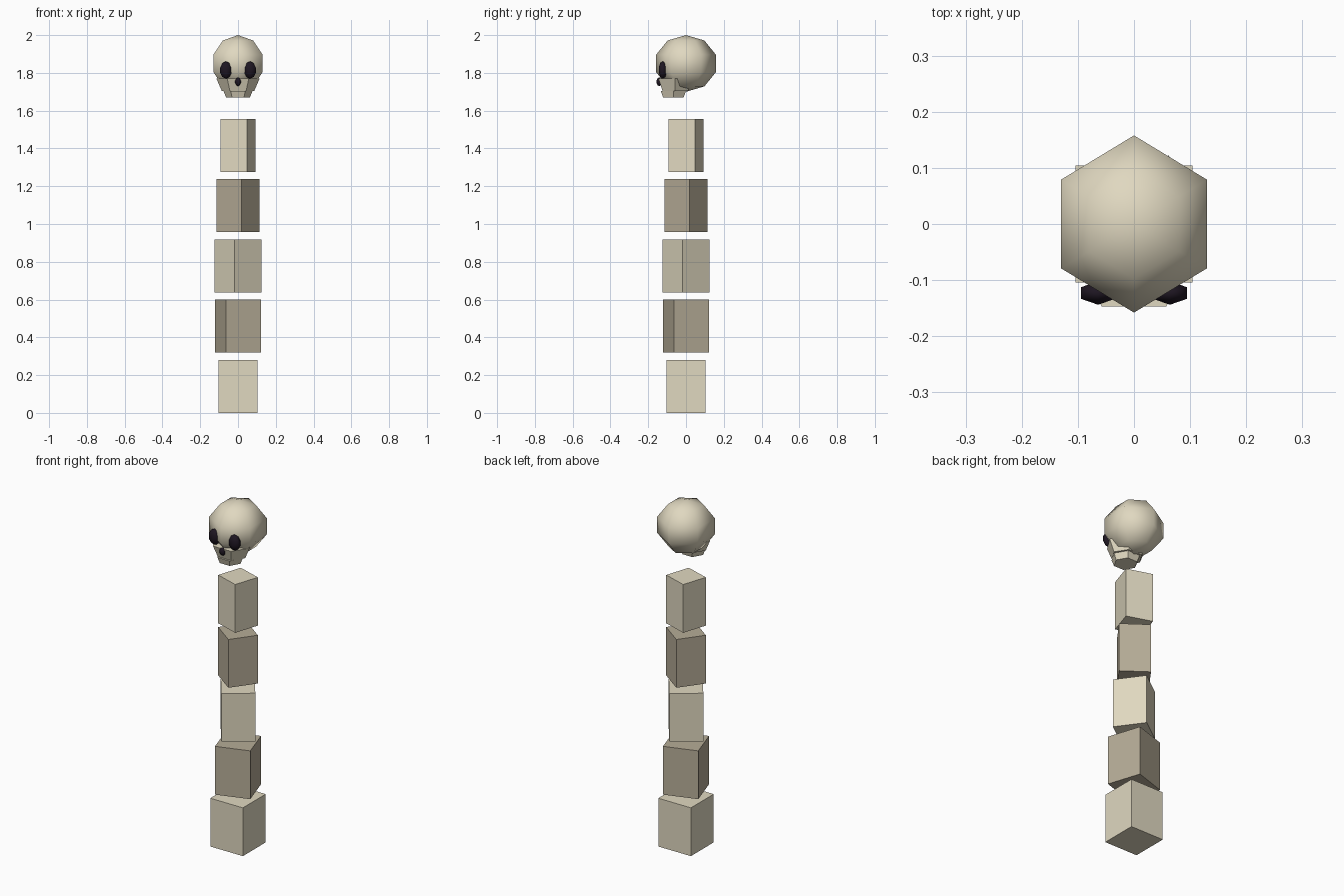
import bpy, bmesh
from math import sin, cos, pi, radians, sqrt

cube = bpy.data.objects.get("Cube")
if cube:
    bpy.data.objects.remove(cube, do_unlink=True)


def material(name, rgb):
    # 8-bit display colour to linear
    lin = [((c / 255 + 0.055) / 1.055) ** 2.4 for c in rgb] + [1.0]
    m = bpy.data.materials.new(name)
    m.use_nodes = True
    m.diffuse_color = lin
    m.node_tree.nodes["Principled BSDF"].inputs["Base Color"].default_value = lin
    return m


BONE = material("pale bone", (224, 216, 192))
SHADE = material("dull bone", (182, 172, 151))
DARK = material("socket black", (30, 22, 34))


def turned(name, rings, sides, start, mat, loc=(0, 0, 0), scale=(1, 1, 1), smooth=False):
    """Closed solid from (radius, z) rings; a zero radius makes a pole."""
    bm = bmesh.new()
    loops = []
    for r, z in rings:
        n = sides if r > 1e-6 else 1
        loops.append([bm.verts.new((r * cos(start + 2 * pi * k / sides) * scale[0],
                                    r * sin(start + 2 * pi * k / sides) * scale[1],
                                    z * scale[2])) for k in range(n)])
    for a, b in zip(loops, loops[1:]):
        for k in range(sides):
            j = (k + 1) % sides
            quad = [a[k % len(a)], a[j % len(a)], b[j % len(b)], b[k % len(b)]]
            bm.faces.new(list(dict.fromkeys(quad)))
    for end in (loops[0], loops[-1]):
        if len(end) > 1:
            bm.faces.new(end)
    bmesh.ops.recalc_face_normals(bm, faces=bm.faces)
    for f in bm.faces:
        f.smooth = smooth
    me = bpy.data.meshes.new(name)
    bm.to_mesh(me)
    bm.free()
    me.materials.append(mat)
    ob = bpy.data.objects.new(name, me)
    ob.location = loc
    bpy.context.collection.objects.link(ob)
    return ob


def ball(name, mat, loc, radii):
    # Coarse six-sided ball with five bands, points facing front and back
    rings = [(sin(pi * i / 5), -cos(pi * i / 5)) for i in range(6)]
    rings[0], rings[-1] = (0, -1), (0, 1)
    return turned(name, rings, 6, pi / 2, mat, loc, radii, True)


# Twisting, tapering stack of spine blocks in alternating tones
for i in range(5):
    radius = (0.209 - 0.015 * i) / sqrt(2)
    turned(f"spine_block_{i + 1}", [(radius, 0), (radius, 0.28)], 4,
           pi / 4 + radians(18 * i), SHADE if i % 2 else BONE, (0, 0, 0.319 * i))

# Skull
ball("cranium", BONE, (0, 0, 1.85), (0.158, 0.166, 0.15))
turned("upper_jaw", [(0.086, 0), (0.115, 0.066)], 6, 0, BONE,
       (0, -0.057, 1.705), (1, 0.9, 1))
turned("lower_jaw", [(0.063, 0), (0.077, 0.035)], 6, 0, BONE, (0, -0.067, 1.67))

# Eye sockets and nose hole
for side, x in (("left", 0.064), ("right", -0.064)):
    ball(f"{side}_eye", DARK, (x, -0.123, 1.815), (0.0365, 0.022, 0.046))
ball("nose", DARK, (0, -0.142, 1.753), (0.018, 0.014, 0.023))
